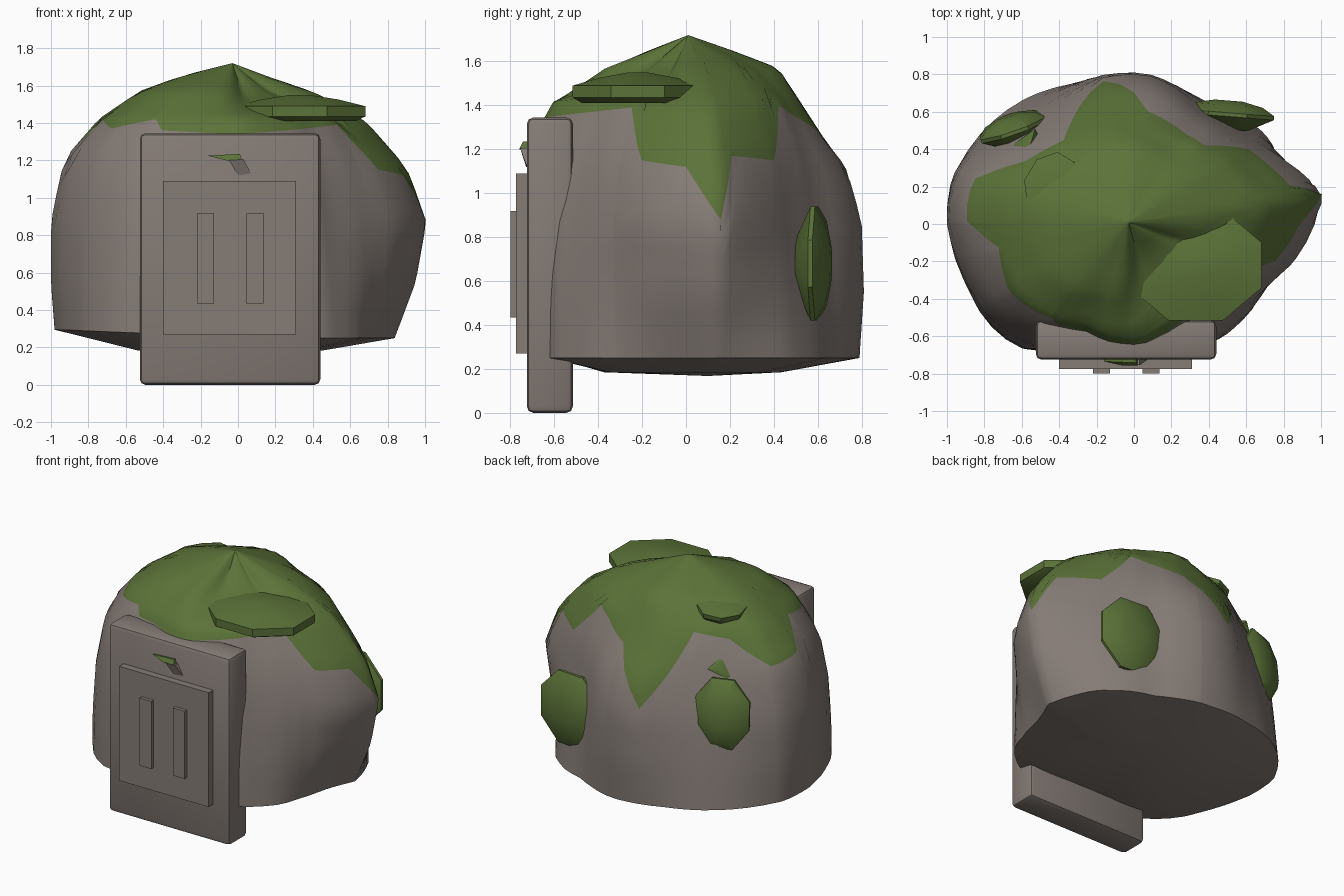
import bpy, bmesh, math
from mathutils import Vector, Matrix

if "Cube" in bpy.data.objects:
    bpy.data.objects.remove(bpy.data.objects["Cube"])


def colour(name, rgb):
    m = bpy.data.materials.new(name)
    m.diffuse_color = (*rgb, 1)
    m.use_nodes = True
    m.node_tree.nodes["Principled BSDF"].inputs["Base Color"].default_value = m.diffuse_color
    return m


STONE = colour("warm_grey_stone", (0.235, 0.20, 0.18))
MOSS = colour("moss_green", (0.105, 0.17, 0.04))


def lerp_table(table, t):
    """Linear lookup in a sorted list of (key, value)."""
    if t <= table[0][0]:
        return table[0][1]
    for (a, va), (b, vb) in zip(table, table[1:]):
        if t <= b:
            return va + (vb - va) * (t - a) / (b - a)
    return table[-1][1]


def wrap(table):
    """Repeat an angle table on both sides so it is periodic."""
    return sorted((a + k, v) for k in (-360, 0, 360) for a, v in table)


def finish(name, bm, mats, angle=35):
    bmesh.ops.recalc_face_normals(bm, faces=bm.faces)
    me = bpy.data.meshes.new(name)
    bm.to_mesh(me)
    bm.free()
    for m in mats:
        me.materials.append(m)
    ob = bpy.data.objects.new(name, me)
    bpy.context.collection.objects.link(ob)
    bpy.ops.object.select_all(action='DESELECT')
    ob.select_set(True)
    bpy.context.view_layer.objects.active = ob
    bpy.ops.object.shade_smooth_by_angle(angle=math.radians(angle))
    return ob


# Boulder shape: plan outline, and radius by height towards each side and corner
OUTLINE = [(1.02, .155), (.82, .38), (.62, .53), (.38, .66), (.1, .79), (-.05, .8),
           (-.35, .75), (-.72, .58), (-.98, .26), (-1, 0), (-.98, -.1), (-.89, -.36),
           (-.81, -.51), (-.62, -.66), (-.3, -.68), (-.05, -.69), (.15, -.68),
           (.44, -.64), (.55, -.54), (.75, -.34), (.93, -.1)]
PLAN = wrap([(math.degrees(math.atan2(y, x)) % 360, math.hypot(x, y)) for x, y in OUTLINE])
LEVELS = [.25, .55, .87, 1.12, 1.22, 1.42, 1.57, 1.65, 1.72]
SIDES = {
    'right': [.80, .93, 1.0, .91, .84, .66, .40, .16, 0],
    'back': [.78, .80, .79, .72, .64, .51, .41, .20, 0],
    'left': [.96, .98, .98, .93, .90, .73, .50, .28, 0],
    'front': [.60, .66, .69, .71, .71, .60, .37, .16, 0],
    'right_back': [1.02, .97, .91, .86, .82, .70, .48, .24, 0],
    'left_back': [1.0, .96, .90, .81, .77, .66, .47, .24, 0],
    'left_front': [1.0, .99, .96, .91, .87, .75, .52, .26, 0],
    'right_front': [1.0, .98, .93, .86, .81, .69, .48, .24, 0],
}
SIDES = {k: list(zip(LEVELS, v)) for k, v in SIDES.items()}
# Hollow near the crown, under the top clump: angle -> strength
HOLLOW = [(0, 0), (262, 0), (280, 1), (340, 1), (358, 0), (360, 0)]
# Lower edge of the moss cap: (angle, height)
MOSS_EDGE = [(0, 1.12), (9, .88), (14, 1.17), (33, 1.15), (48, 1.40), (83, 1.28),
             (102, .93), (130, 1.42), (150, 1.38), (164, 1.22),
             (179, 1.25), (190, 1.42), (207, 1.37), (229, 1.42), (233, 1.36),
             (268, 1.34), (310, 1.37), (335, 1.39), (345, 1.15)]
EDGE = wrap(MOSS_EDGE)


def boulder_point(deg, z):
    a = math.radians(deg)
    c, s = math.cos(a), math.sin(a)
    px, py = ('right' if c > 0 else 'left'), ('back' if s > 0 else 'front')

    def blend(h):
        return lerp_table(SIDES[px], h) * c * c + lerp_table(SIDES[py], h) * s * s

    w = math.sin(2 * a) ** 2
    ratio = blend(z) / blend(.87) * (1 - w) + lerp_table(SIDES[px + '_' + py], z) * w
    ratio *= 1 - .5 * lerp_table(HOLLOW, deg) * min(1, max(0, (z - 1.42) / .15))
    r = ratio * lerp_table(PLAN, deg)
    top = max(0, (z - 1.4) / .32)
    zz = z + .045 * max(0, -c) * max(0, 1 - (z - .25) / .3)
    return Vector((r * c - .03 * top, r * s + .01 * top, zz))


def build_boulder():
    bm = bmesh.new()
    angles = sorted(set(range(0, 360, 6)) | {a for a, _ in MOSS_EDGE})
    low, high = 9, 10
    cols = []
    for a in angles:
        e = lerp_table(EDGE, a)
        zs = [.25 + (e - .25) * i / low for i in range(low + 1)]
        zs += [e + (1.715 - e) * i / high for i in range(1, high + 1)]
        rim = boulder_point(a, .25)
        col = [bm.verts.new((rim.x * .55, rim.y * .55, .185))]
        col += [bm.verts.new(boulder_point(a, z)) for z in zs]
        cols.append(col)
    top = bm.verts.new((-.03, .01, 1.72))
    base = bm.verts.new((0, .1, .168))
    for p, q in zip(cols, cols[1:] + cols[:1]):
        for i in range(len(p) - 1):
            f = bm.faces.new((p[i], q[i], q[i + 1], p[i + 1]))
            f.material_index = int(i > low)
        bm.faces.new((p[-1], q[-1], top)).material_index = 1
        bm.faces.new((q[0], p[0], base))
    finish("boulder", bm, [STONE, MOSS], 45)


def box(name, x, y, z, bevel=0):
    bm = bmesh.new()
    bmesh.ops.create_cube(bm, size=1)
    for v in bm.verts:
        v.co = [lo + (hi - lo) * (c + .5) for c, (lo, hi) in zip(v.co, (x, y, z))]
    if bevel:
        bmesh.ops.bevel(bm, geom=bm.edges[:], offset=bevel, segments=2,
                        profile=.5, affect='EDGES')
    finish(name, bm, [STONE], 30)


def moss_clump(name, centre, normal, ru, rv, rings, sides=8, spin=0):
    """Low-sided disc; rings are (radius scale, height along the normal)."""
    bm = bmesh.new()
    loops = []
    for s, h in rings:
        loops.append([bm.verts.new((ru * s * math.cos(t), rv * s * math.sin(t), h))
                      for t in (math.tau * (i + .5) / sides for i in range(sides))])
    for p, q in zip(loops, loops[1:]):
        for i in range(sides):
            j = (i + 1) % sides
            bm.faces.new((p[i], p[j], q[j], q[i]))
    bm.faces.new(loops[0])
    bm.faces.new(loops[-1])
    rot = Vector(normal).to_track_quat('Z', 'Y').to_matrix().to_4x4()
    bm.transform(Matrix.Translation(centre) @ rot @ Matrix.Rotation(spin, 4, 'Z'))
    finish(name, bm, [MOSS], 30)


def wedge(name, points, mat):
    """Small chip: an outline on the front pushed back into the slab."""
    bm = bmesh.new()
    face = bm.faces.new([bm.verts.new(p) for p in points])
    for v in bmesh.ops.extrude_face_region(bm, geom=[face])['geom']:
        if isinstance(v, bmesh.types.BMVert):
            v.co.y = -.70
    finish(name, bm, [mat])


build_boulder()

# Stone slab with raised panel and two bars
box("door_slab", (-.525, .44), (-.725, -.515), (0, 1.345), .03)
box("door_panel", (-.40, .31), (-.775, -.71), (.27, 1.09))
for name, x in (("left_bar", -.22), ("right_bar", .045)):
    box(name, (x, x + .092), (-.80, -.76), (.435, .92))

# Moss clumps growing on the boulder
moss_clump("top_moss_clump", (.33, -.22, 1.42), (0, 0, 1), .38, .32,
           [(.85, -.01), (1, .015), (1, .07), (.6, .105), (.15, .13)])
LENS = [(.45, -.08), (1, -.01), (1, .01), (.75, .05), (.3, .075)]
moss_clump("back_moss_clump", (.50, .585, .68), (.08, 1, 0), .27, .28, LENS)
moss_clump("left_moss_clump", (-.645, .51, .93), (-.35, 1, .1), .20, .26, LENS)
moss_clump("upper_left_moss_clump", (-.44, .22, 1.515), (-.2, .12, 1), .17, .14,
           [(.8, -.04), (1, 0), (1, .03), (.5, .045)])
moss_clump("small_left_moss_clump", (-.585, .415, 1.21), (-.7, .5, .5), .11, .13,
           [(.8, -.03), (1, .01), (.6, .02)], sides=3)

# Chip of rock and moss poking through above the panel
wedge("stone_chip", [(-.05, -.755, 1.205), (.0, -.728, 1.12), (.07, -.728, 1.13),
                     (.03, -.755, 1.205)], STONE)
wedge("moss_fleck", [(-.16, -.735, 1.225), (-.06, -.757, 1.20),
                     (.02, -.757, 1.205), (.01, -.742, 1.235)], MOSS)
